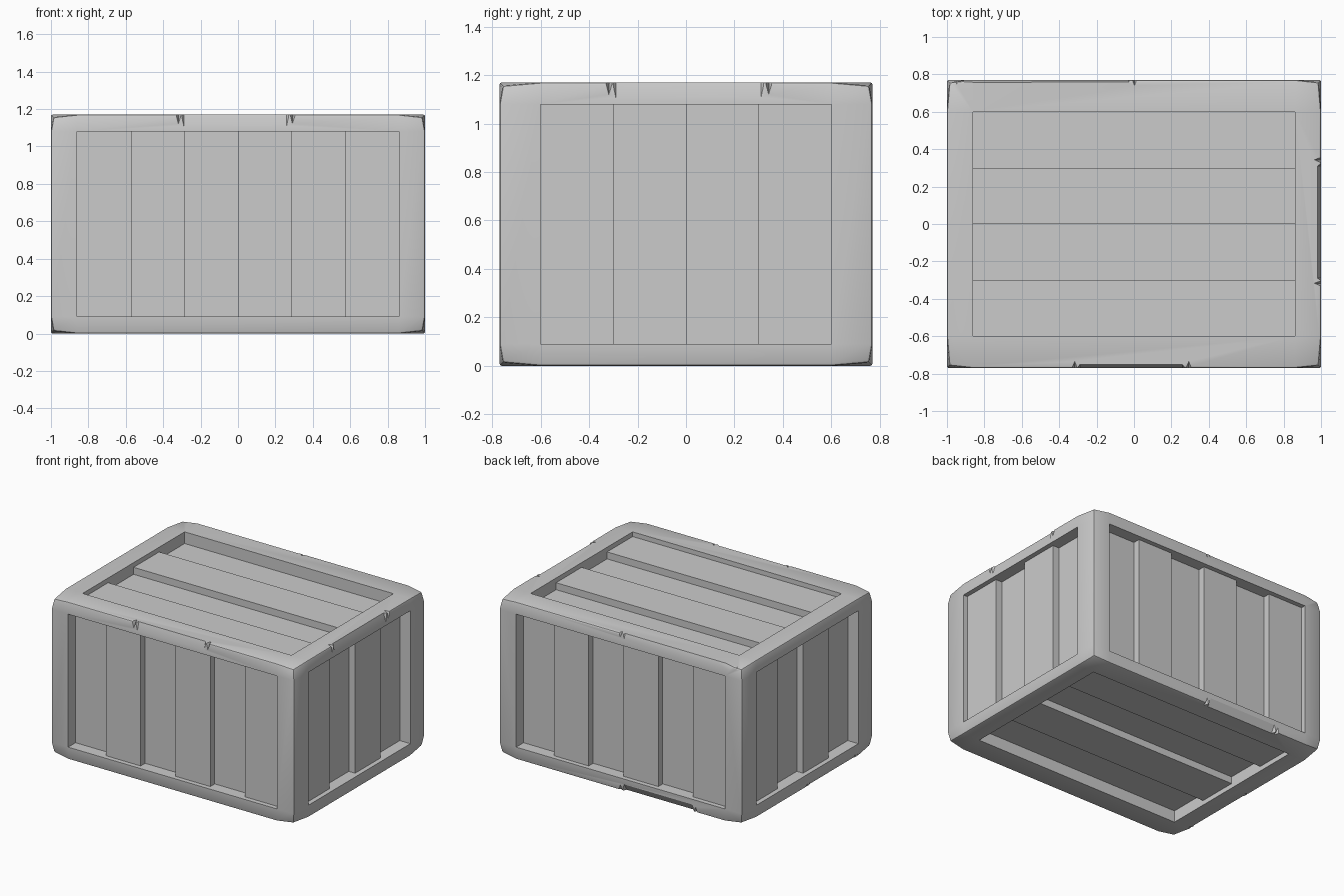
import bpy, bmesh
from mathutils import Vector

if "Cube" in bpy.data.objects:
    bpy.data.objects.remove(bpy.data.objects["Cube"])

HALF = (1.0, 0.77, 0.585)        # half size of the crate
OPEN = (0.86, 0.60, 0.495)       # half size of the panel openings
CZ = HALF[2]


def make_object(name, bm):
    bmesh.ops.recalc_face_normals(bm, faces=bm.faces)
    me = bpy.data.meshes.new(name)
    bm.to_mesh(me)
    bm.free()
    ob = bpy.data.objects.new(name, me)
    ob.location.z = CZ
    bpy.context.collection.objects.link(ob)
    return ob


# Frame: the 12 edge bars and 8 corners of a 3x3x3 lattice
def build_frame():
    bm = bmesh.new()
    lines = [(-h, -o, o, h) for h, o in zip(HALF, OPEN)]
    verts = {}

    def vert(idx):
        if idx not in verts:
            co = Vector([lines[a][idx[a]] for a in range(3)])
            if all(i in (0, 3) for i in idx):      # pull the corners in
                co -= Vector([0.014 if c > 0 else -0.014 for c in co])
            verts[idx] = bm.verts.new(co)
        return verts[idx]

    def solid(c):
        return all(0 <= i <= 2 for i in c) and sum(i != 1 for i in c) >= 2

    cells = [(i, j, k) for i in range(3) for j in range(3) for k in range(3)]
    for c in filter(solid, cells):
        for a in range(3):
            for s in (0, 1):
                n = list(c)
                n[a] += 1 if s else -1
                if solid(n):
                    continue
                quad = []
                for p, q in ((0, 0), (1, 0), (1, 1), (0, 1)):
                    d = list(c)
                    d[a] += s
                    d[(a + 1) % 3] += p
                    d[(a + 2) % 3] += q
                    quad.append(vert(tuple(d)))
                bm.faces.new(quad)
    index = {v: k for k, v in verts.items()}
    outer = [e for e in bm.edges
             if sum(index[e.verts[0]][a] == index[e.verts[1]][a] and
                    index[e.verts[0]][a] in (0, 3) for a in range(3)) == 2]
    bmesh.ops.recalc_face_normals(bm, faces=bm.faces)
    bmesh.ops.bevel(bm, geom=outer, offset=0.01, offset_type='OFFSET',
                    segments=2, profile=0.5, affect='EDGES')
    return make_object("crate_frame", bm)


frame = build_frame()


# Damage: convex cutters placed along an outer edge
def cut(axis, signs, points):
    u, v = [a for a in range(3) if a != axis]
    bm = bmesh.new()
    for t, du, dv in points:
        co = [0, 0, 0]
        co[axis] = t
        co[u] = signs[0] * (HALF[u] - du)
        co[v] = signs[1] * (HALF[v] - dv)
        bm.verts.new(co)
    bmesh.ops.convex_hull(bm, input=bm.verts[:])
    cutter = make_object("chip_cutter", bm)
    cutter.hide_render = True
    mod = frame.modifiers.new("chip", 'BOOLEAN')
    mod.operation = 'DIFFERENCE'
    mod.solver = 'EXACT'
    mod.object = cutter
    bpy.context.view_layer.objects.active = frame
    bpy.ops.object.modifier_apply(modifier=mod.name)
    bpy.data.objects.remove(cutter)


def chip(axis, signs, a, b, w, h):
    pts = []
    for t, inset in ((a, 0.04), (b, -0.04)):
        pts += [(t, -0.03, -0.03), (t + inset, w * 1.3, -h * 0.3),
                (t + inset, -w * 0.3, h * 1.3)]
    cut(axis, signs, pts)
    for t in (a + 0.01, b - 0.01):
        cut(axis, signs, [(t - 0.025, -0.02, -0.02), (t + 0.03, -0.02, -0.02),
                          (t + 0.004, 0.05, -0.02), (t, -0.02, h + 0.015)])


chip(0, (-1, 1), -0.33, 0.30, 0.018, 0.060)    # front top
chip(1, (1, 1), -0.33, 0.35, 0.018, 0.062)     # right top
chip(0, (1, 1), -0.96, 0.01, 0.012, 0.035)     # back top
chip(0, (1, -1), -0.63, 0.01, 0.030, 0.050)    # back bottom
chip(1, (-1, -1), -0.60, 0.01, 0.012, 0.025)   # left bottom


# Planks: every second one sits closer to the outside
def planks(name, normal, side, across, count, first_raised):
    along = 3 - normal - across
    width = 2 * OPEN[across] / count
    for i in range(count):
        raised = (i % 2 == 0) == first_raised
        top = HALF[normal] - (0.035 if raised else 0.087)
        bottom = HALF[normal] - 0.15
        centre, size = [0, 0, 0], [0, 0, 0]
        centre[normal] = side * (top + bottom) / 2
        size[normal] = top - bottom
        centre[across] = -OPEN[across] + width * (i + 0.5)
        size[across] = width
        size[along] = 2 * OPEN[along]
        bm = bmesh.new()
        bmesh.ops.create_cube(bm, size=1)
        for v in bm.verts:
            v.co = Vector([v.co[a] * size[a] + centre[a] for a in range(3)])
        make_object(f"{name}_plank_{i + 1}", bm)


planks("front", 1, -1, 0, 6, False)
planks("back", 1, 1, 0, 6, True)
planks("right", 0, 1, 1, 4, True)
planks("left", 0, -1, 1, 4, False)
planks("top", 2, 1, 1, 4, True)
planks("bottom", 2, -1, 1, 4, False)

# Soft shading on the worn frame
bpy.ops.object.select_all(action='DESELECT')
frame.select_set(True)
bpy.context.view_layer.objects.active = frame
bpy.ops.object.shade_smooth_by_angle(angle=0.5)
